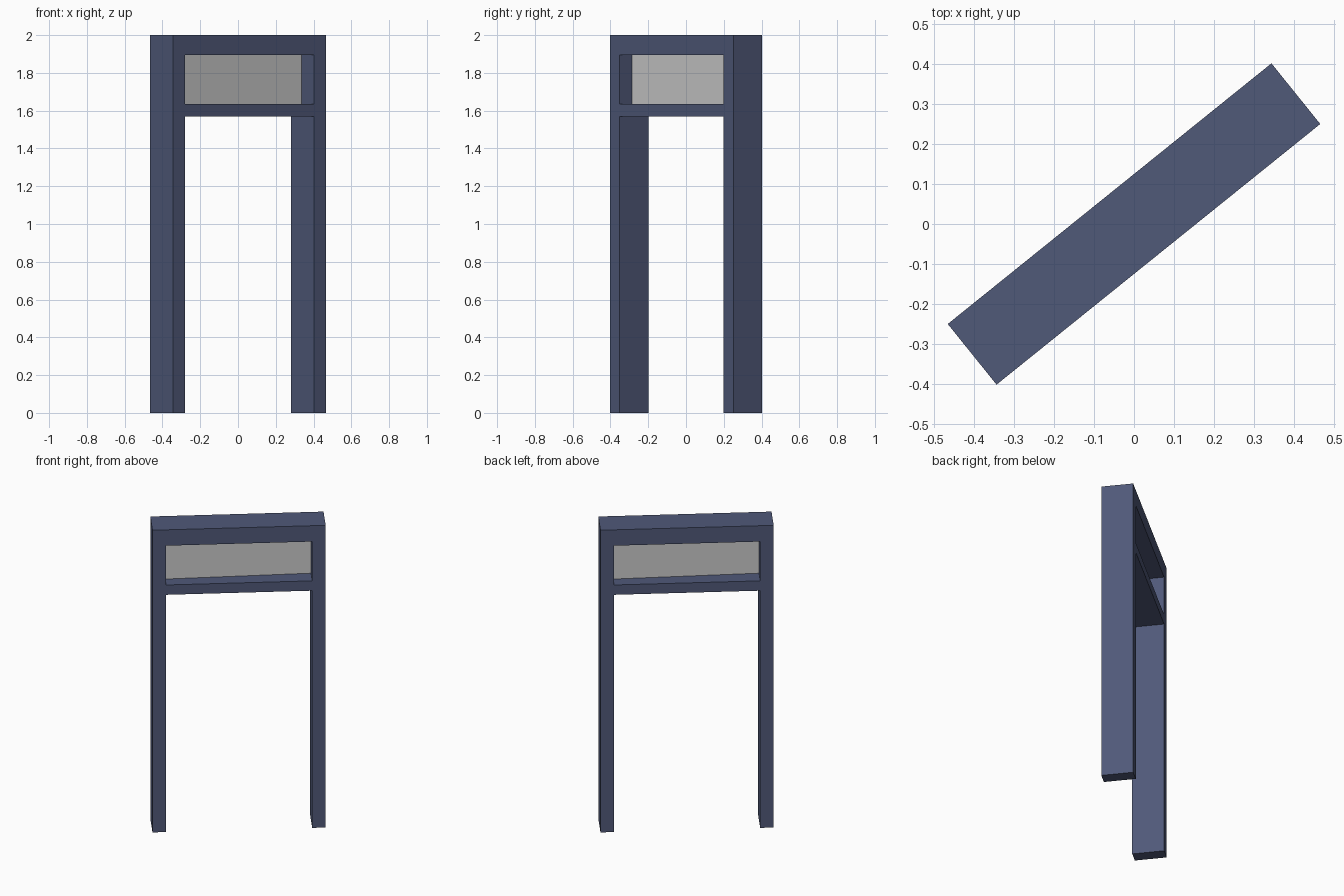
import bpy, bmesh
from math import radians
from mathutils import Matrix

if "Cube" in bpy.data.objects:
    bpy.data.objects.remove(bpy.data.objects["Cube"])

WIDTH, DEPTH, JAMB = 1.041, 0.195, 0.081
ANGLE = radians(38.84)
XS = [-WIDTH / 2, -WIDTH / 2 + JAMB, WIDTH / 2 - JAMB, WIDTH / 2]
ZS = [0, 1.57, 1.635, 1.895, 2.0]        # floor, transom bar, window, head


def make_object(name, bm, angle):
    bmesh.ops.rotate(bm, verts=bm.verts, matrix=Matrix.Rotation(angle, 3, 'Z'))
    bmesh.ops.recalc_face_normals(bm, faces=bm.faces)
    mesh = bpy.data.meshes.new(name)
    bm.to_mesh(mesh)
    bm.free()
    obj = bpy.data.objects.new(name, mesh)
    bpy.context.collection.objects.link(obj)
    return obj


# Door frame: fill the solid cells of the front layout, then extrude the depth
bm = bmesh.new()
grid = [[bm.verts.new((x, -DEPTH / 2, z)) for z in ZS] for x in XS]
for i in range(3):
    for j in range(4):
        if i == 1 and j in (0, 2):       # doorway and transom window openings
            continue
        bm.faces.new((grid[i][j], grid[i + 1][j], grid[i + 1][j + 1], grid[i][j + 1]))
result = bmesh.ops.extrude_face_region(bm, geom=bm.faces[:], use_keep_orig=True)
back = [v for v in result['geom'] if isinstance(v, bmesh.types.BMVert)]
bmesh.ops.translate(bm, verts=back, vec=(0, DEPTH, 0))
frame = make_object("door_frame", bm, ANGLE)

paint = bpy.data.materials.new("frame_paint")
paint.diffuse_color = (0.08, 0.10, 0.19, 1)
paint.use_nodes = True
paint.node_tree.nodes["Principled BSDF"].inputs["Base Color"].default_value = paint.diffuse_color
frame.data.materials.append(paint)

# Thin transom pane, set very slightly askew in its opening
bm = bmesh.new()
bmesh.ops.create_cube(bm, size=1)
bmesh.ops.scale(bm, verts=bm.verts, vec=(XS[2] - XS[1], 0.002, ZS[3] - ZS[2]))
bmesh.ops.translate(bm, verts=bm.verts, vec=(0, 0, (ZS[2] + ZS[3]) / 2))
make_object("transom_pane", bm, ANGLE + radians(1.6))
